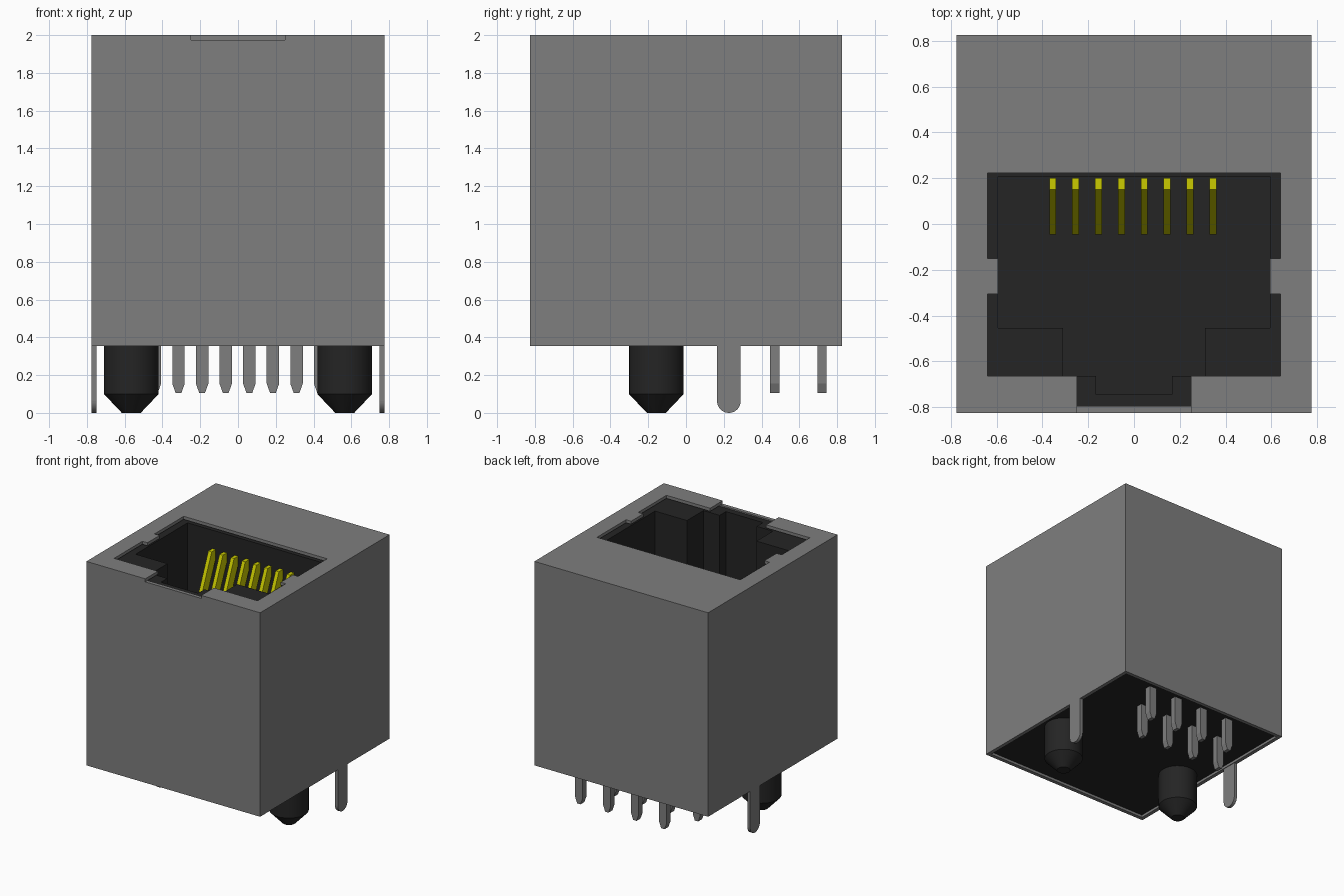
import bpy, bmesh, math
from mathutils import Matrix

cube = bpy.data.objects.get("Cube")
if cube:
    bpy.data.objects.remove(cube, do_unlink=True)


def material(name, rgb):
    m = bpy.data.materials.new(name)
    m.use_nodes = True
    m.diffuse_color = (*rgb, 1)
    m.node_tree.nodes["Principled BSDF"].inputs["Base Color"].default_value = (*rgb, 1)
    return m


GREY = material("shield grey", (0.21, 0.21, 0.21))
BLACK = material("housing black", (0.018, 0.018, 0.018))
YELLOW = material("contact yellow", (0.6, 0.6, 0.0))


def finish(bm, name, mat):
    bmesh.ops.recalc_face_normals(bm, faces=bm.faces)
    me = bpy.data.meshes.new(name)
    bm.to_mesh(me)
    bm.free()
    me.materials.append(mat)
    ob = bpy.data.objects.new(name, me)
    bpy.context.collection.objects.link(ob)
    return ob


def prism(name, mat, loops, lo, hi, axis="z"):
    """Extrude closed outlines (later ones are holes) from lo to hi along an axis."""
    place = {"z": lambda a, b: (a, b, lo),
             "x": lambda a, b: (lo, a, b),
             "y": lambda a, b: (a, lo, b)}[axis]
    step = {"z": (0, 0, hi - lo), "x": (hi - lo, 0, 0), "y": (0, hi - lo, 0)}[axis]
    bm = bmesh.new()
    edges = []
    for loop in loops:
        vs = [bm.verts.new(place(*p)) for p in loop]
        edges += [bm.edges.new((vs[i - 1], vs[i])) for i in range(len(vs))]
    bmesh.ops.triangle_fill(bm, use_beauty=True, edges=edges)
    ext = bmesh.ops.extrude_face_region(bm, geom=bm.faces[:], use_keep_orig=True)
    moved = [g for g in ext["geom"] if isinstance(g, bmesh.types.BMVert)]
    bmesh.ops.translate(bm, verts=moved, vec=step)
    return finish(bm, name, mat)


def rect(w, d):
    return [(-w, -d), (w, -d), (w, d), (-w, d)]


def mirrored(half):
    """Complete an outline from its +x half."""
    return half + [(-x, y) for x, y in reversed(half)]


W, D, T = 0.775, 0.825, 0.03
BASE, TOP, LIP = 0.355, 2.0, 1.975

# Metal shield: four walls and a top plate with the port opening
prism("shield_walls", GREY, [rect(W, D), rect(W - T, D - T)], BASE, LIP)
opening = [(0.25, -D), (0.25, -0.665), (0.64, -0.665), (0.64, -0.305), (0.595, -0.305),
           (0.595, -0.15), (0.64, -0.15), (0.64, 0.222)]
outer = [(W, D), (W, -D)]
prism("shield_top", GREY, [mirrored(outer[::1] + opening)], LIP, TOP)

# Plastic housing with the stepped plug cavity
FLOOR = 0.75
cavity = [(0.165, -0.745), (0.165, -0.665), (0.31, -0.665), (0.31, -0.455),
          (0.595, -0.455), (0.595, 0.207)]
core = rect(W - T, D - T)
prism("housing_walls", BLACK, [core, mirrored(cavity)], FLOOR, 1.965)
prism("housing_floor", BLACK, [core], BASE + 0.02, FLOOR)

# Slanted spring contacts
slant = [(0.2, 1.82), (0.15, 1.82), (-0.045, 1.36), (-0.045, 1.28), (0.0, 1.28), (0.2, 1.74)]
for i in range(8):
    x = -0.355 + 0.1 * i
    prism(f"contact_{i + 1}", YELLOW, [slant], x - 0.015, x + 0.015, "x")

# Solder pins in two staggered rows
for i in range(8):
    x = -0.44 + 0.125 * i
    y = 0.72 if i % 2 else 0.47
    outline = [(x - 0.033, 0.39), (x - 0.033, 0.155), (x - 0.015, 0.105),
               (x + 0.015, 0.105), (x + 0.033, 0.155), (x + 0.033, 0.39)]
    prism(f"solder_pin_{i + 1}", GREY, [outline], y - 0.025, y + 0.025, "y")

for side, label in ((1, "left"), (-1, "right")):
    # Rounded ground tab continuing the side wall
    r = 0.0625
    arc = [(0.227 + r * math.cos(a), r + r * math.sin(a))
           for a in (math.pi + math.pi * k / 16 for k in range(17))]
    tab = arc + [(0.227 + r, BASE), (0.227 - r, BASE)]
    prism(f"{label}_ground_tab", GREY, [tab], side * (W - 0.025), side * W, "x")

    # Locating post with a tapered tip
    bm = bmesh.new()
    for r1, r2, z0, z1 in ((0.05, 0.145, 0, 0.1), (0.145, 0.145, 0.1, 0.39)):
        bmesh.ops.create_cone(bm, cap_ends=False, segments=32, radius1=r1, radius2=r2,
                              depth=z1 - z0,
                              matrix=Matrix.Translation((side * 0.565, -0.157, (z0 + z1) / 2)))
    bmesh.ops.remove_doubles(bm, verts=bm.verts, dist=0.0005)
    bmesh.ops.holes_fill(bm, edges=[e for e in bm.edges if e.is_boundary], sides=0)
    post = finish(bm, f"{label}_locating_post", BLACK)
    bpy.ops.object.select_all(action="DESELECT")
    post.select_set(True)
    bpy.context.view_layer.objects.active = post
    bpy.ops.object.shade_smooth_by_angle(angle=math.radians(30))
